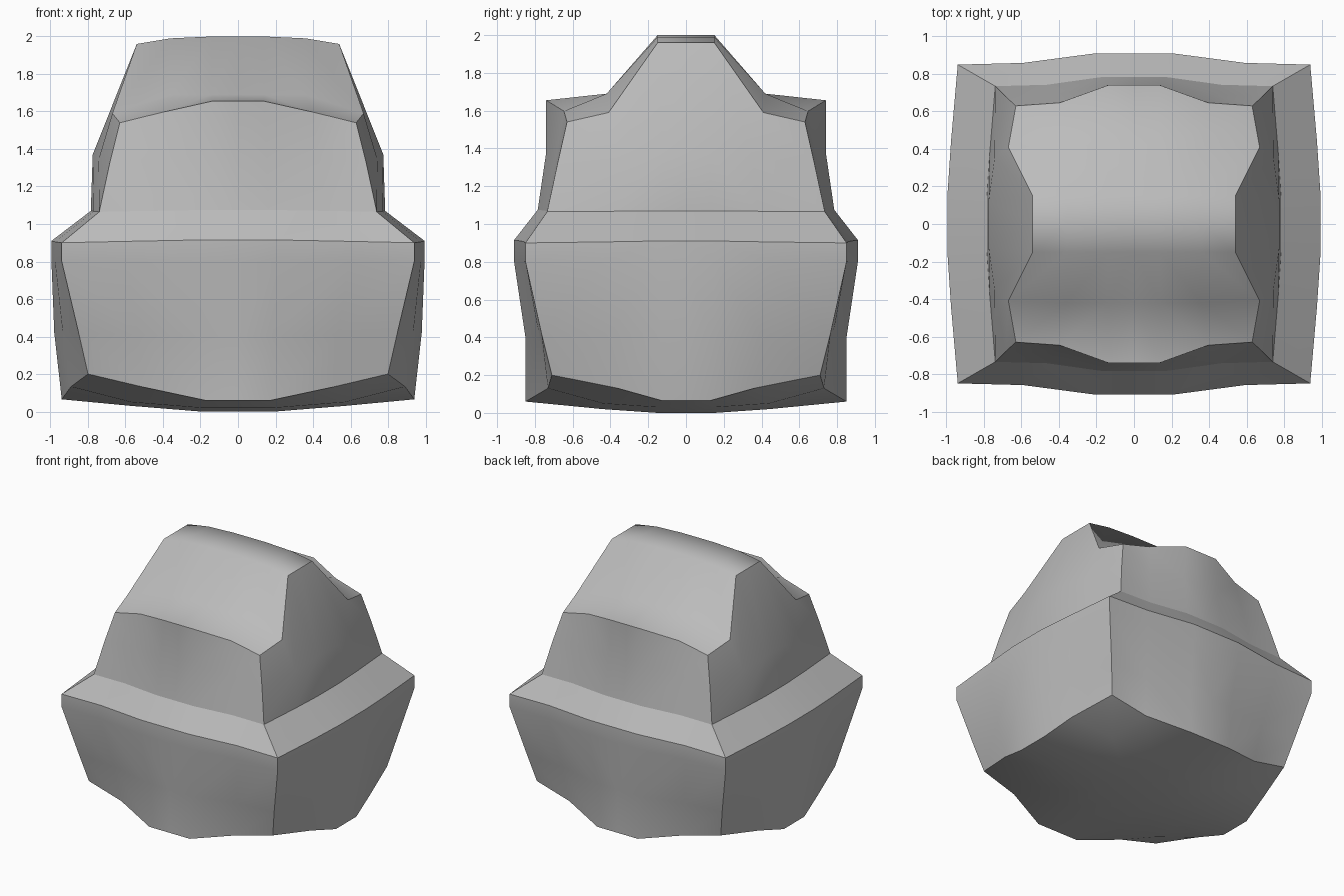
import bpy
import bmesh
from mathutils import Vector

cube = bpy.data.objects.get("Cube")
if cube:
    bpy.data.objects.remove(cube, do_unlink=True)

stone = bpy.data.materials.new("stone grey")
stone.use_nodes = True
grey = (0.5, 0.5, 0.5, 1)
stone.diffuse_color = grey
stone.node_tree.nodes["Principled BSDF"].inputs["Base Color"].default_value = grey

# Each level: corner point, front centre (y, z), side centre (x, z)
LEVELS = [
    ((.80, .71, .20), (.85, .06), (.94, .065)),
    ((.85, .765, .42), (.85, .40), (.98, .42)),
    ((.94, .85, .80), (.91, .80), (.995, .80)),
    ((.94, .85, .90), (.91, .915), (.995, .91)),
    ((.74, .735, 1.065), (.785, 1.075), (.785, 1.07)),
    ((.685, .68, 1.32), (.74, 1.38), (.775, 1.37)),
    ((.63, .63, 1.54), (.74, 1.655), (.54, 1.96)),
]


def quarter_ring(corner, front, side):
    """Points from the front centre round the corner to the side centre."""
    cx, cy, cz = corner
    fy, fz = front
    sx, sz = side
    return [
        Vector((0, fy, fz)),
        Vector((cx * .22, fy, fz)),
        Vector((cx * .63, cy + (fy - cy) * .15, (cz + fz) / 2)),
        Vector(corner),
        Vector((cx + (sx - cx) * .65, cy * .52, (cz + sz) / 2)),
        Vector((sx, cy * .18, sz)),
        Vector((sx, 0, sz)),
    ]


rings = [quarter_ring(*level) for level in LEVELS]

# Step the upper side edge in towards the raised ridge
rings[-1][4] = Vector((.67, .41, 1.59))
rings[-1][5].y = .15

bm = bmesh.new()
walls = [[bm.verts.new(p) for p in ring] for ring in rings]
for low, high in zip(walls, walls[1:]):
    for i in range(6):
        bm.faces.new((low[i], low[i + 1], high[i + 1], high[i]))


def cap(ring, xs, ys, height):
    """Fill a ring with a grid whose height follows a rule."""
    def vert(i, j):
        if j == 3:
            return ring[i]
        if i == 3:
            return ring[6 - j]
        return bm.verts.new((xs[i], ys[j], height(i, j)))

    grid = [[vert(i, j) for j in range(4)] for i in range(4)]
    for i in range(3):
        for j in range(3):
            bm.faces.new((grid[i][j], grid[i + 1][j],
                          grid[i + 1][j + 1], grid[i][j + 1]))


# Shallow bulging base and a ridge across the top
cap(walls[0], (0, .2, .57), (0, .15, .44),
    lambda i, j: .03 * (i == 2) + .02 * (j == 2))
cap(walls[-1], (0, .14, .36), (0, .15, .42),
    lambda i, j: 1.69 if j == 2 else 2 - .01 * (i == 2))

# Sharp edges: both rims, the ledge and the upright corners
hard_rings = [set(walls[k]) for k in (0, 3, 4, 6)]
corners = {ring[3] for ring in walls}
wall_verts = {v for ring in walls for v in ring}
for edge in bm.edges:
    a, b = edge.verts
    if any(a in s and b in s for s in hard_rings + [corners]):
        edge.smooth = False
for face in bm.faces:
    face.smooth = True
bmesh.ops.recalc_face_normals(bm, faces=bm.faces)
if sum(f.normal.z for f in bm.faces if f.calc_center_median().z > 1.7) < 0:
    bmesh.ops.reverse_faces(bm, faces=bm.faces)

mesh = bpy.data.meshes.new("boulder_body")
bm.to_mesh(mesh)
bm.free()
mesh.materials.append(stone)
body = bpy.data.objects.new("boulder_body", mesh)
bpy.context.collection.objects.link(body)

# Mirror the quarter to all four sides
mirror = body.modifiers.new("Mirror", "MIRROR")
mirror.use_axis = (True, True, False)
mirror.use_clip = True
mirror.merge_threshold = .001
